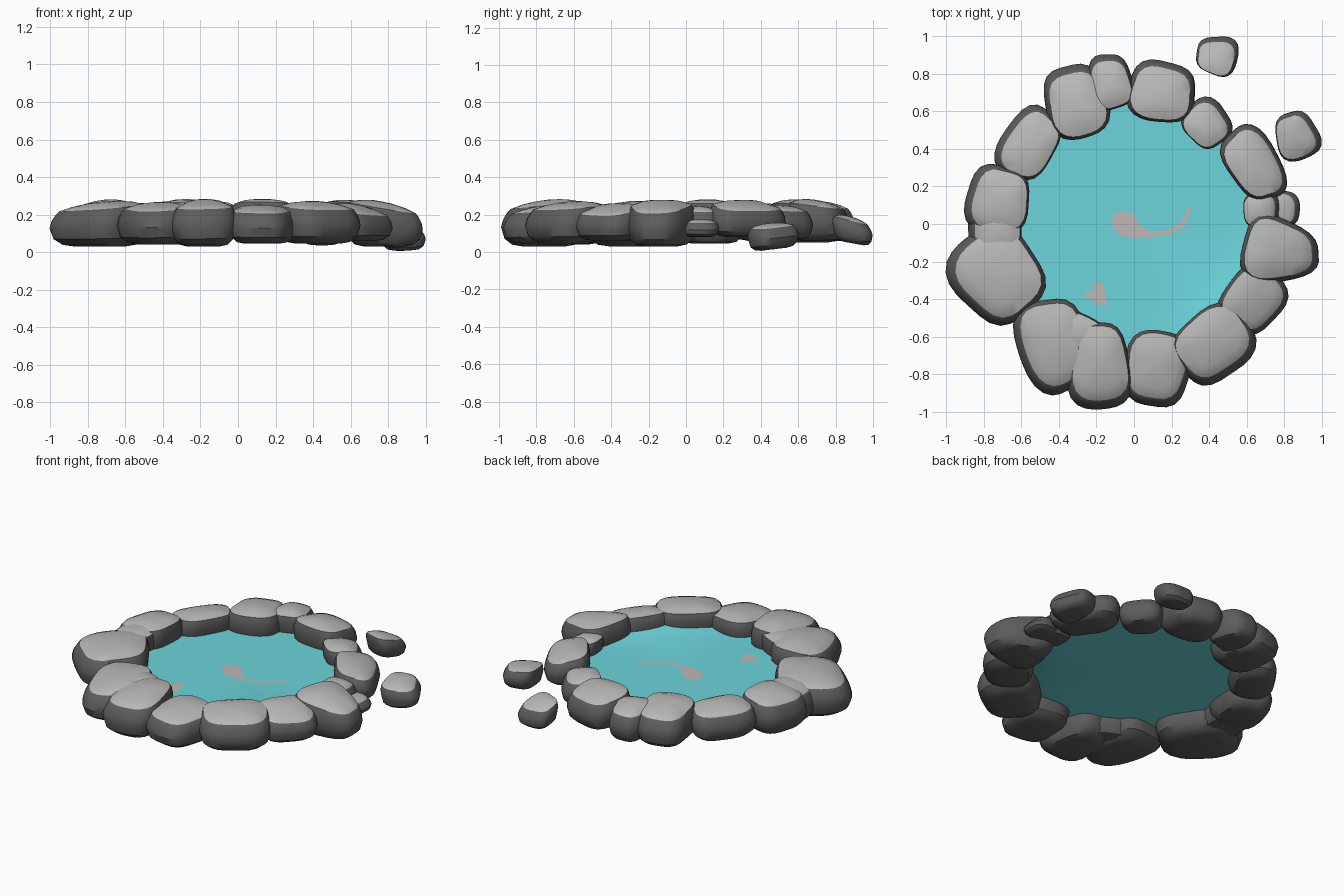
import bpy
import bmesh
import random
from math import sin, cos, pi, radians, atan2, hypot

random.seed(4)
WATER_Z = 0.145

default_cube = bpy.data.objects.get("Cube")
if default_cube:
    bpy.data.objects.remove(default_cube, do_unlink=True)


def make_material(name, rgb):
    material = bpy.data.materials.new(name)
    material.use_nodes = True
    colour = (*rgb, 1.0)
    material.diffuse_color = colour
    material.node_tree.nodes["Principled BSDF"].inputs["Base Color"].default_value = colour
    return material


stone_side = make_material("dark grey stone", (0.11, 0.11, 0.11))
stone_top = make_material("light grey stone", (0.48, 0.48, 0.475))
water_blue = make_material("turquoise water", (0.15, 0.66, 0.71))
pale_mark = make_material("pale pinkish grey", (0.52, 0.48, 0.47))


def finish(name, bm, materials, smooth_angle=None):
    """Turn a bmesh into a named object, optionally smooth with sharp edges kept."""
    bmesh.ops.recalc_face_normals(bm, faces=bm.faces)
    mesh = bpy.data.meshes.new(name)
    bm.to_mesh(mesh)
    bm.free()
    for material in materials:
        mesh.materials.append(material)
    obj = bpy.data.objects.new(name, mesh)
    bpy.context.collection.objects.link(obj)
    if smooth_angle:
        bpy.ops.object.select_all(action='DESELECT')
        obj.select_set(True)
        bpy.context.view_layer.objects.active = obj
        bpy.ops.object.shade_smooth_by_angle(angle=radians(smooth_angle))
    return obj


# Stone cross-section from underside to crown: (height fraction, width fraction)
STONE_PROFILE = [(0.0, 0.5), (0.04, 0.74), (0.18, 0.92), (0.45, 1.0), (0.63, 0.985),
                 (0.78, 0.92), (0.86, 0.86), (0.94, 0.6), (0.985, 0.3)]
RIM_LEVEL = 6


def make_stone(name, x, y, length, width, angle, taper, bottom, top, lean=0.1, tip=0.0):
    """Rounded boulder with steep dark sides and a light, gently crowned top.

    lean slopes the top down and outward, tip lowers the whole stone toward the front.
    """
    sides, power = 28, 3.0
    turn = radians(angle)
    phase = random.uniform(0, 2 * pi)
    out = atan2(y, x)
    bm = bmesh.new()

    def place(u, v, h):
        v *= 1 - taper * u
        lx, ly = u * length, v * width
        dx = lx * cos(turn) - ly * sin(turn)
        dy = lx * sin(turn) + ly * cos(turn)
        slope = tip * dy - lean * (dx * cos(out) + dy * sin(out)) * h
        # The top sits a little inward of the base, less so on leaning stones
        inward = (0.06 - 0.2 * lean) * max(0, h - 0.45)
        return bm.verts.new((x + dx - inward * cos(out), y + dy - inward * sin(out),
                             bottom + (top - bottom) * h + slope))

    rings = []
    for h, scale in STONE_PROFILE:
        ring = []
        for i in range(sides):
            t = 2 * pi * i / sides
            r = (abs(cos(t)) ** power + abs(sin(t)) ** power) ** (-1 / power)
            r *= scale * (1 + 0.025 * sin(3 * t + phase) + 0.015 * sin(5 * t - phase))
            ring.append(place(r * cos(t), r * sin(t), h))
        rings.append(ring)
    for level, (low, high) in enumerate(zip(rings, rings[1:])):
        for i in range(sides):
            j = (i + 1) % sides
            face = bm.faces.new((low[i], low[j], high[j], high[i]))
            face.material_index = int(level >= RIM_LEVEL)
    peak = place(0, 0, 1.0)
    for i in range(sides):
        face = bm.faces.new((rings[-1][i], rings[-1][(i + 1) % sides], peak))
        face.material_index = 1
    bm.faces.new(rings[0])
    finish(name, bm, [stone_side, stone_top], 34)


# Ring of stones: x, y, half length, half width, turn, taper, bottom, top, lean
ring_stones = [
    (-.31, .65, .195, .165, 105, 0, .05, .28, .1),
    (-.13, .76, .145, .12, 100, .1, .06, .27, .1),
    (.145, .705, .18, .16, -10, 0, .06, .28, .15),
    (.39, .54, .13, .115, -50, 0, .07, .25, .1),
    (.64, .32, .21, .135, -58, .05, .08, .27, .25),
    (.78, -.145, .205, .17, -8, .3, .03, .27, .2),
    (.635, -.40, .185, .155, 50, 0, .06, .25, .25),
    (.43, -.64, .22, .18, 38, .05, .045, .27, .1),
    (.125, -.77, .20, .175, 80, 0, .045, .25, .1),
    (-.185, -.76, .23, .165, 92, .1, .03, .28, .1),
    (-.43, -.65, .25, .19, -72, .05, .04, .265, .1),
    (-.735, -.27, .255, .225, -50, 0, .03, .27, .1),
    (-.73, .125, .185, .165, 80, 0, .045, .28, .1),
    (-.565, .43, .20, .14, 58, 0, .06, .26, .1),
]
for number, stone in enumerate(ring_stones, 1):
    make_stone(f"ring_stone_{number}", *stone)

# Bridging stones that fuse neighbours on the right and front of the ring
make_stone("bridge_stone_right", -.745, -.03, .14, .16, 0, 0, .05, .265)
make_stone("bridge_stone_front", -.305, -.62, .15, .14, -30, 0, .05, .265)

# Small stones wedged in the ring, and loose stones beside it
make_stone("wedge_stone_inner", .685, .075, .095, .10, 0, 0, .08, .245)
make_stone("wedge_stone_outer", .795, .08, .09, .095, 0, .1, .08, .175)
make_stone("loose_stone_back", .445, .90, .11, .10, -10, -.1, .045, .19, .1, -.18)
make_stone("loose_stone_side", .87, .47, .13, .11, 110, .1, .015, .155, .1, .12)

# Water sheet with a slightly raised edge at the front left
bm = bmesh.new()
sectors = 48
center = bm.verts.new((0, 0, WATER_Z))
previous = None
for radius, lift in ((.47, 0), (.56, .02), (.68, .05)):
    ring = []
    for i in range(sectors):
        a = 2 * pi * i / sectors
        rise = lift * max(0, cos(a + .7)) ** 8
        ring.append(bm.verts.new((radius * cos(a), radius * sin(a), WATER_Z + rise)))
    for i in range(sectors):
        j = (i + 1) % sectors
        if previous:
            bm.faces.new((previous[i], previous[j], ring[j], ring[i]))
        else:
            bm.faces.new((center, ring[i], ring[j]))
    previous = ring
water = finish("water_surface", bm, [water_blue], 40)
# Keep the sheet facing upward
if water.data.polygons[0].normal.z < 0:
    water.data.flip_normals()


def make_mark(name, path):
    """Thin plate following a path of (x, y, half width) just above the water."""
    bm = bmesh.new()
    pairs = []
    for k, (px, py, half) in enumerate(path):
        ax, ay, _ = path[max(k - 1, 0)]
        bx, by, _ = path[min(k + 1, len(path) - 1)]
        span = hypot(bx - ax, by - ay)
        nx, ny = (ay - by) / span * half, (bx - ax) / span * half
        pairs.append([bm.verts.new((px + s * nx, py + s * ny, WATER_Z + .002)) for s in (1, -1)])
    for (a, b), (c, d) in zip(pairs, pairs[1:]):
        bm.faces.new((a, b, d, c))
    mark = finish(name, bm, [pale_mark])
    if mark.data.polygons[0].normal.z < 0:
        mark.data.flip_normals()


# Pale shapes on the water
make_mark("curled_mark", [(-.105, .045, .025), (-.08, .025, .055), (-.03, -.01, .065),
                          (.02, -.045, .035), (.09, -.055, .014), (.18, -.045, .014),
                          (.25, -.01, .014), (.285, .045, .013), (.30, .10, .007)])
make_mark("small_mark_arm", [(-.265, -.37, .014), (-.22, -.38, .025), (-.16, -.39, .03)])
make_mark("small_mark_body", [(-.20, -.315, .03), (-.18, -.36, .025), (-.18, -.43, .035)])
